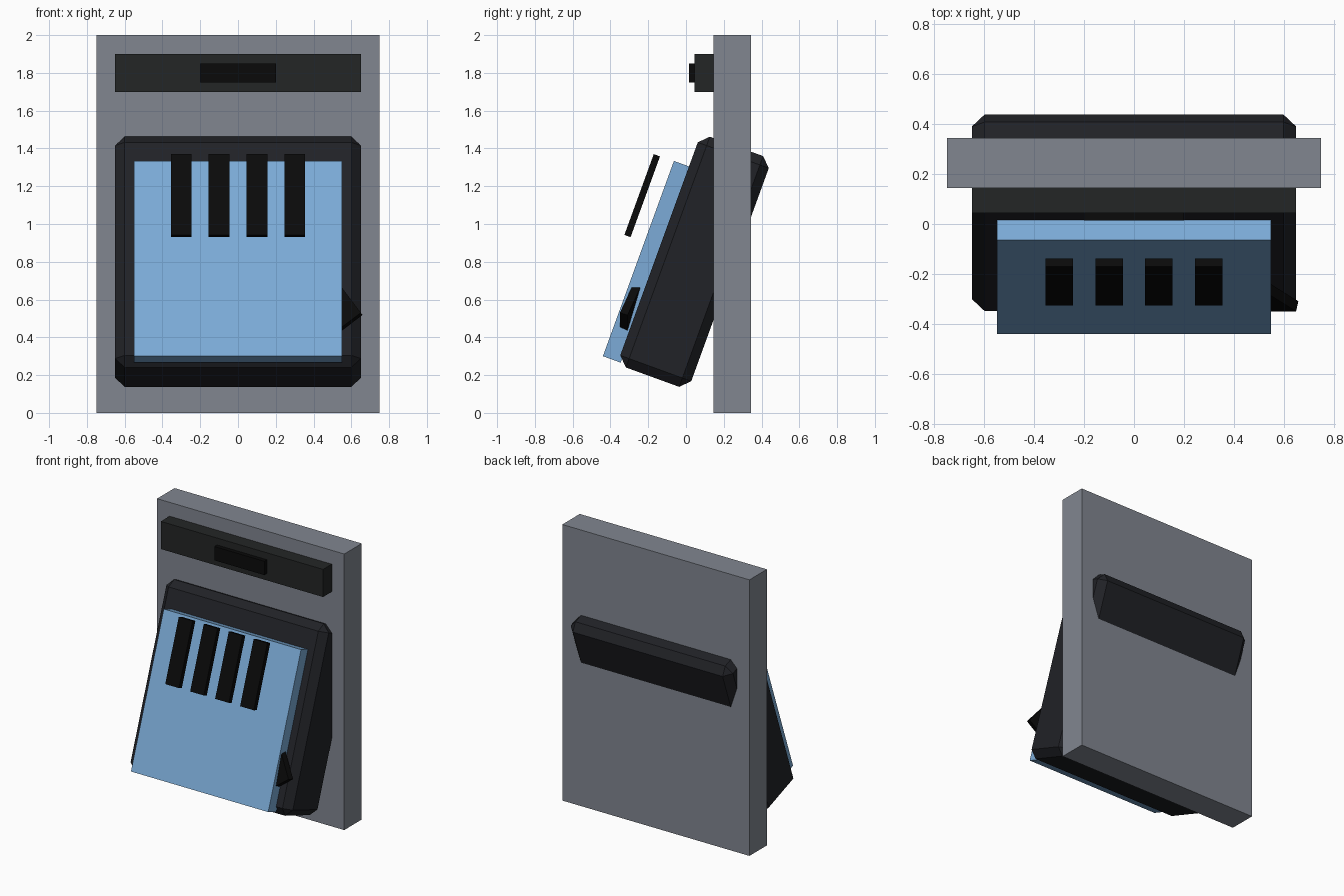
import bpy
from math import radians
from mathutils import Matrix, Vector

if "Cube" in bpy.data.objects:
    bpy.data.objects.remove(bpy.data.objects["Cube"])

TILT = Matrix.Rotation(radians(-20), 4, 'X')  # top leans back towards +y


def material(name, rgb):
    m = bpy.data.materials.new(name)
    m.diffuse_color = (*rgb, 1)
    m.use_nodes = True
    m.node_tree.nodes["Principled BSDF"].inputs["Base Color"].default_value = m.diffuse_color
    return m


slate = material("slate", (0.22, 0.24, 0.28))
charcoal = material("charcoal", (0.017, 0.019, 0.019))
dark = material("dark", (0.015, 0.016, 0.020))
black = material("black", (0.003, 0.003, 0.003))
blue = material("blue", (0.20, 0.41, 0.68))


def box(name, centre, size, mat, rot=Matrix.Identity(4), bevel=0):
    bpy.ops.mesh.primitive_cube_add(size=1)
    ob = bpy.context.object
    ob.name = name
    ob.data.transform(Matrix.Diagonal((*size, 1)))
    ob.matrix_world = Matrix.Translation(centre) @ rot
    ob.data.materials.append(mat)
    if bevel:
        mod = ob.modifiers.new("chamfer", 'BEVEL')
        mod.width = bevel
        mod.segments = 1
    return ob


# Upright plate with header bar and its small label strip
box("back_plate", (0, 0.245, 1), (1.5, 0.2, 2), slate)
box("header_bar", (0, 0.095, 1.8), (1.3, 0.1, 0.2), charcoal)
box("header_strip", (0, 0.035, 1.8), (0.4, 0.04, 0.1), black)

# Tilted chamfered casing passing through the plate, with a blue front panel
box("casing", (0, 0.045, 0.80), (1.3, 0.4, 1.3), dark, TILT, 0.05)
box("front_panel", (0, -0.205, 0.80), (1.1, 0.1, 1.1), blue, TILT)

# Four slats floating in front of the panel
for i in range(4):
    box(f"slat_{i + 1}", (-0.3 + 0.2 * i, -0.232, 1.15),
        (0.11, 0.035, 0.455), black, TILT)

# Skewed tab whose corner pokes out of the panel's right side
corner = Vector((0.65, -0.35, 0.53))
down = Vector((-0.10, 0, -0.075)).normalized()
up = Vector((-0.10, 0.07, 0.16))
up = (up - down * up.dot(down)).normalized()
depth = down.cross(up)
tab_rot = Matrix((down, depth, up)).transposed()
if tab_rot.determinant() < 0:
    tab_rot = Matrix((-down, depth, up)).transposed()
size = (0.20, 0.043, 0.25)
centre = corner + (down * size[0] + depth * size[1] + up * size[2]) / 2
box("side_tab", centre, size, black, tab_rot.to_4x4())
